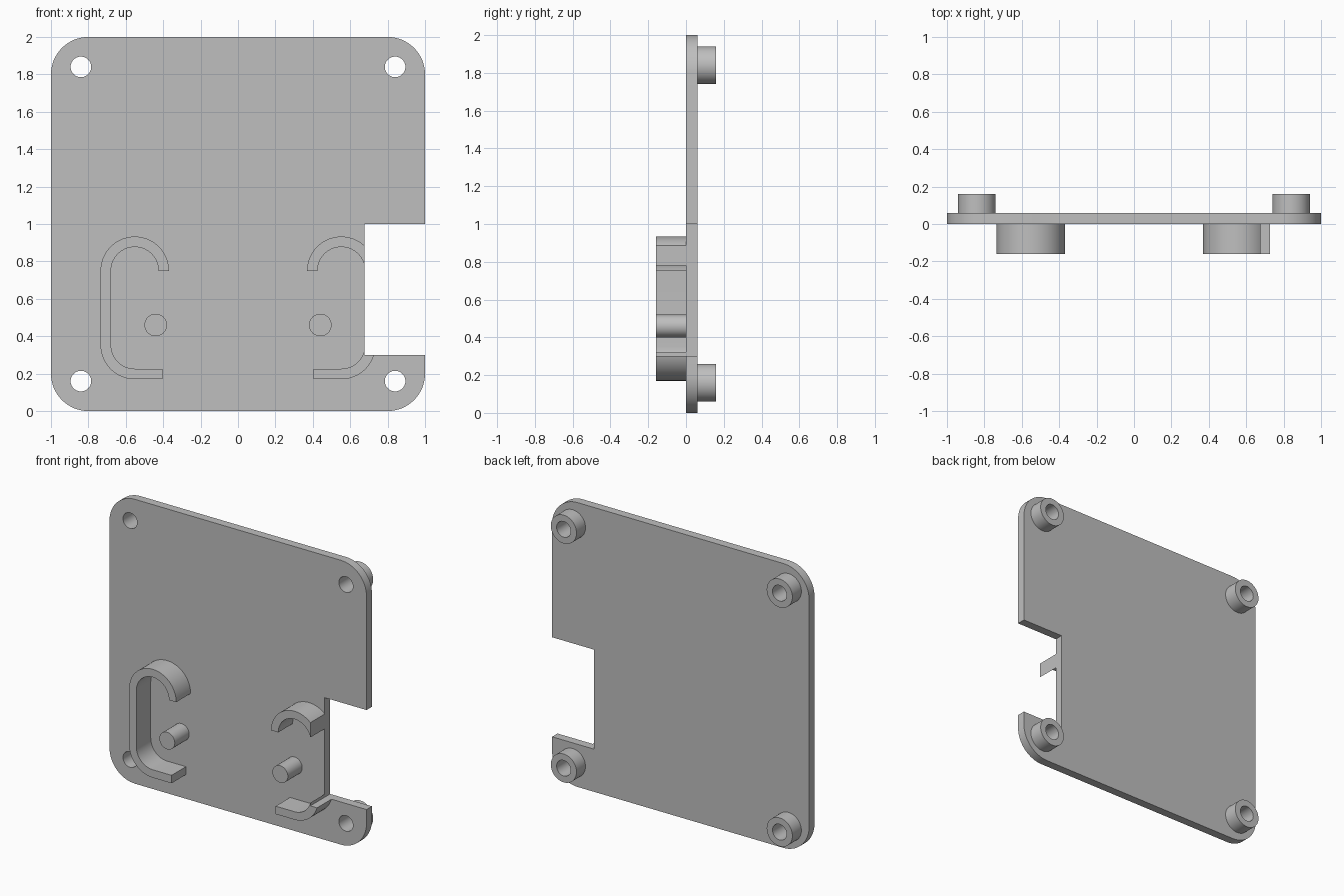
import bpy, bmesh
from math import sin, cos, radians

cube = bpy.data.objects.get("Cube")
if cube:
    bpy.data.objects.remove(cube, do_unlink=True)

grey = bpy.data.materials.new("plain grey")
grey.use_nodes = True
COLOUR = (0.52, 0.52, 0.52, 1)
grey.diffuse_color = COLOUR
grey.node_tree.nodes["Principled BSDF"].inputs["Base Color"].default_value = COLOUR


def arc(cx, cz, r, start, end, steps=16):
    angles = [radians(start + (end - start) * i / steps) for i in range(steps + 1)]
    return [(cx + r * cos(a), cz + r * sin(a)) for a in angles]


def circle(cx, cz, r, steps=48):
    return arc(cx, cz, r, 0, 360, steps)[:-1]


def extrude_profile(name, loops, y0, y1):
    """Fill closed x-z loops (inner loops become holes) and extrude from y0 to y1."""
    curve = bpy.data.curves.new(name, "CURVE")
    curve.dimensions = "2D"
    curve.fill_mode = "BOTH"
    curve.extrude = (y1 - y0) / 2
    for loop in loops:
        spline = curve.splines.new("POLY")
        spline.points.add(len(loop) - 1)
        for point, (x, z) in zip(spline.points, loop):
            point.co = (x, z, 0, 1)
        spline.use_cyclic_u = True
    temp = bpy.data.objects.new(name + "_profile", curve)
    bpy.context.collection.objects.link(temp)
    deps = bpy.context.evaluated_depsgraph_get()
    mesh = bpy.data.meshes.new_from_object(temp.evaluated_get(deps))
    bpy.data.objects.remove(temp, do_unlink=True)

    # Stand the profile upright and weld caps to walls
    bm = bmesh.new()
    bm.from_mesh(mesh)
    for v in bm.verts:
        x, z, depth = v.co
        v.co = (x, (y0 + y1) / 2 - depth, z)
    bmesh.ops.remove_doubles(bm, verts=bm.verts, dist=1e-5)
    bmesh.ops.recalc_face_normals(bm, faces=bm.faces)
    bm.to_mesh(mesh)
    bm.free()
    mesh.materials.clear()
    mesh.materials.append(grey)
    mesh.name = name
    obj = bpy.data.objects.new(name, mesh)
    bpy.context.collection.objects.link(obj)
    return obj


def activate(obj):
    bpy.ops.object.select_all(action="DESELECT")
    obj.select_set(True)
    bpy.context.view_layer.objects.active = obj


BACK, FRONT = 0.06, 0.0
TIP = 0.16
corners = [(sx * 0.84, z) for sx in (-1, 1) for z in (0.16, 1.84)]
parts = []

# Rounded plate with four screw holes
outline = (arc(0.8, 0.2, 0.2, -90, 0) + arc(0.8, 1.8, 0.2, 0, 90)
           + arc(-0.8, 1.8, 0.2, 90, 180) + arc(-0.8, 0.2, 0.2, 180, 270))
holes = [circle(x, z, 0.055) for x, z in corners]
plate = extrude_profile("plate", [outline] + holes, FRONT, BACK)
parts.append(plate)

# Hollow screw bosses on the back
for x, z in corners:
    name = ("upper" if z > 1 else "lower") + ("_left" if x > 0 else "_right") + "_boss"
    rings = [circle(x, z, 0.1), circle(x, z, 0.055)]
    parts.append(extrude_profile(name, rings, BACK, TIP))

# Hooked retaining walls and round pins on the front
CX, TOP, LOW, OUTER, INNER = -0.552, 0.75, 0.353, 0.183, 0.127
hook = (arc(CX, TOP, OUTER, 0, 180, 32) + arc(CX, LOW, OUTER, 180, 270)
        + [(-0.405, LOW - OUTER), (-0.405, LOW - INNER)]
        + arc(CX, LOW, INNER, 270, 180) + arc(CX, TOP, INNER, 180, 0, 32))
walls = {}
for side, s in (("right", 1), ("left", -1)):
    walls[side] = extrude_profile(side + "_hook_wall", [[(s * x, z) for x, z in hook]],
                                  -TIP, FRONT)
    parts.append(walls[side])
    parts.append(extrude_profile(side + "_pin", [circle(s * -0.44, 0.46, 0.06)], -TIP, FRONT))

# Rectangular side notch through the plate and the left wall
notch = extrude_profile("notch_cutter", [[(0.675, 0.3), (1.2, 0.3), (1.2, 1), (0.675, 1)]],
                        -0.3, 0.3)
notch.hide_render = True
for obj in (plate, walls["left"]):
    cut = obj.modifiers.new("notch", "BOOLEAN")
    cut.operation = "DIFFERENCE"
    cut.solver = "EXACT"
    cut.object = notch
    activate(obj)
    bpy.ops.object.modifier_apply(modifier=cut.name)
bpy.data.objects.remove(notch, do_unlink=True)

# Smooth curved walls, crisp edges
for obj in parts:
    activate(obj)
    bpy.ops.object.shade_smooth_by_angle(angle=radians(30))
